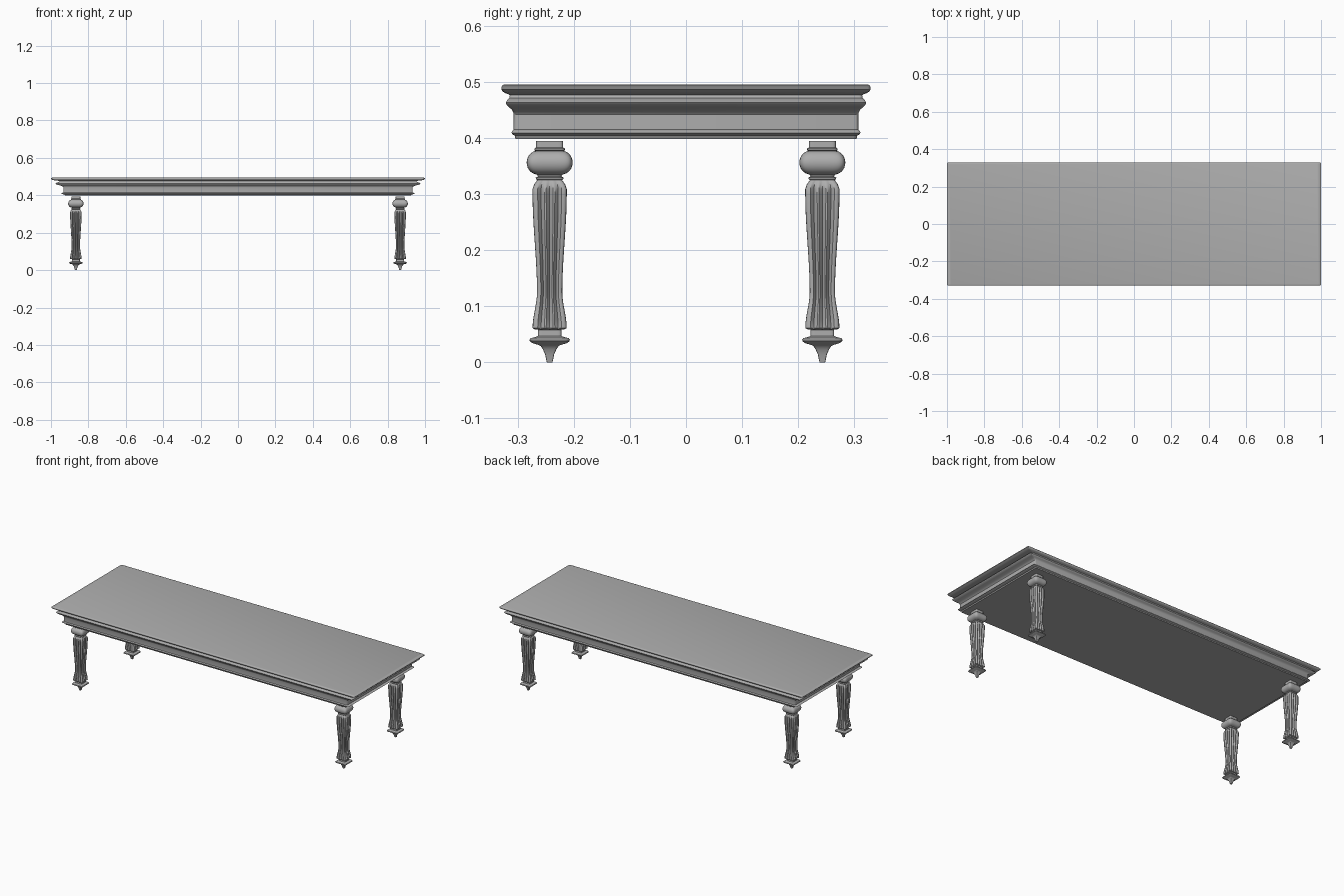
import bpy, bmesh, math

if "Cube" in bpy.data.objects:
    bpy.data.objects.remove(bpy.data.objects["Cube"])

wood = bpy.data.materials.new("grey finish")
wood.diffuse_color = (0.42, 0.42, 0.42, 1)
wood.use_nodes = True
wood.node_tree.nodes["Principled BSDF"].inputs["Base Color"].default_value = wood.diffuse_color


def loft(name, rings, angle=35):
    """Skin a stack of equal-length closed rings and cap both ends."""
    bm = bmesh.new()
    vs = [[bm.verts.new(p) for p in r] for r in rings]
    n = len(rings[0])
    for a, b in zip(vs, vs[1:]):
        for i in range(n):
            j = (i + 1) % n
            bm.faces.new((a[i], a[j], b[j], b[i]))
    bm.faces.new(vs[0][::-1])
    bm.faces.new(vs[-1])
    bmesh.ops.recalc_face_normals(bm, faces=bm.faces)
    me = bpy.data.meshes.new(name)
    bm.to_mesh(me)
    bm.free()
    me.materials.append(wood)
    ob = bpy.data.objects.new(name, me)
    bpy.context.collection.objects.link(ob)
    bpy.ops.object.select_all(action='DESELECT')
    ob.select_set(True)
    bpy.context.view_layer.objects.active = ob
    bpy.ops.object.shade_smooth_by_angle(angle=math.radians(angle))
    return ob


# Table top with moulded apron: (half depth, height); length scales with depth
top_profile = [(.304, .398), (.305, .404), (.309, .406), (.311, .409), (.310, .412),
               (.307, .415), (.307, .442), (.308, .446), (.311, .451), (.316, .455),
               (.320, .459), (.321, .463), (.319, .467), (.315, .471), (.314, .476),
               (.317, .478), (.323, .480), (.327, .483), (.329, .487), (.329, .491),
               (.327, .494), (.324, .495)]


def table_ring(h, z, r=0.006):
    hx = h / 0.329
    pts = []
    for k, (sx, sy) in enumerate([(1, 1), (-1, 1), (-1, -1), (1, -1)]):
        for s in range(4):
            a = math.pi / 2 * (k + s / 3)
            pts.append((sx * (hx - r) + r * math.cos(a), sy * (h - r) + r * math.sin(a), z))
    return pts


loft("table_top", [table_ring(h, z) for h, z in top_profile])


# Square-section leg rings with softened corners and optional flutes
def leg_ring(h, z, n=10, flute=0.0, per=20):
    pts = []
    for k in range(4):
        c, s = round(math.cos(k * math.pi / 2)), round(math.sin(k * math.pi / 2))
        for i in range(per):
            t = -1 + 2 * i / per
            d = (1 + abs(t) ** n) ** (-1 / n)
            groove = max(max(0, 1 - abs(t - g) / 0.2) for g in (-.5, 0, .5))
            x, y = h * d - flute * groove, h * t * d
            pts.append((x * c - y * s, x * s + y * c, z))
    return pts


def smooth_at(keys, z):
    for (z0, h0), (z1, h1) in zip(keys, keys[1:]):
        if z <= z1:
            u = (z - z0) / (z1 - z0)
            u = u * u * (3 - 2 * u)
            return h0 + (h1 - h0) * u
    return keys[-1][1]


rings = []
# Pointed foot, flared plate and lower neck
for h, z in [(.005, 0), (.006, .004), (.008, .014), (.012, .023), (.016, .029), (.020, .031),
             (.030, .034), (.035, .037), (.036, .040), (.034, .043), (.026, .045),
             (.021, .047), (.021, .058), (.027, .059)]:
    rings.append(leg_ring(h, z))
# Fluted shaft
shaft = [(.061, .0305), (.125, .0225), (.30, .0305), (.312, .0305), (.325, .022)]
for i in range(34):
    z = .061 + .264 * i / 33
    fade = min(1, (z - .055) / .012, (.322 - z) / .015)
    rings.append(leg_ring(smooth_at(shaft, z), z, flute=.007 * max(0, fade)))
# Upper collar
for h, z in [(.024, .326), (.025, .329), (.021, .331), (.022, .334)]:
    rings.append(leg_ring(h, z))
# Cushion bulb
for i in range(13):
    a = math.radians(-80 + 160 * i / 12)
    rings.append(leg_ring(.022 + .019 * math.cos(a), .356 + .021 * math.sin(a), n=6))
# Top block
for h, z in [(.027, .378), (.027, .381), (.024, .383), (.024, .394)]:
    rings.append(leg_ring(h, z))

leg = loft("leg_front_left", rings)
leg.location = (-.867, -.243, 0)
for name, x, y in [("leg_front_right", .867, -.243), ("leg_back_left", -.867, .243),
                   ("leg_back_right", .867, .243)]:
    ob = leg.copy()
    ob.data = leg.data.copy()
    ob.name = name
    ob.location = (x, y, 0)
    bpy.context.collection.objects.link(ob)
